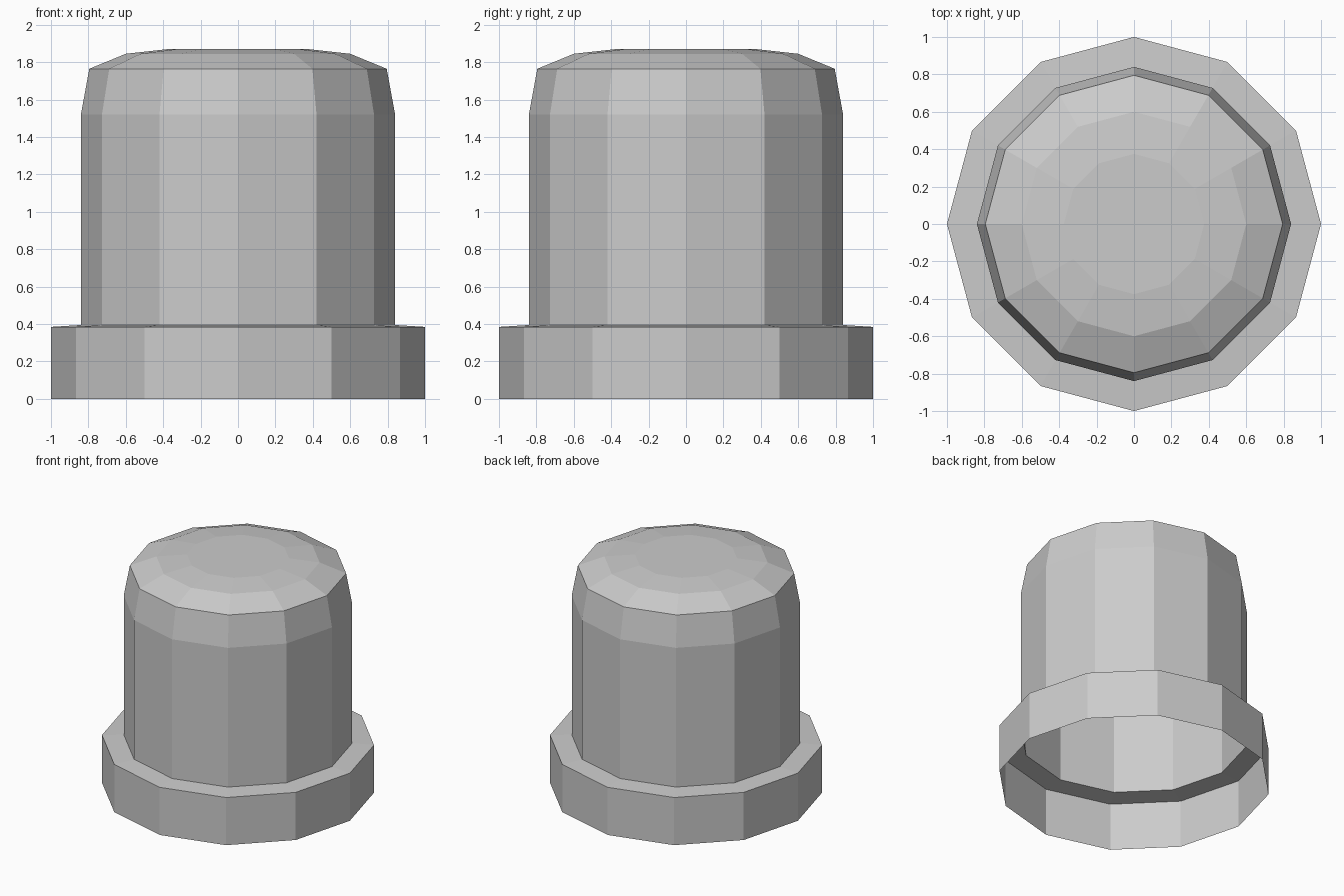
import bpy
import bmesh
from math import cos, sin, tau

SIDES = 12

cube = bpy.data.objects.get("Cube")
if cube:
    bpy.data.objects.remove(cube, do_unlink=True)

grey = bpy.data.materials.new("plain grey")
grey.use_nodes = True
colour = (0.6, 0.6, 0.6, 1)
grey.diffuse_color = colour
grey.node_tree.nodes["Principled BSDF"].inputs["Base Color"].default_value = colour


def lathe(name, profile, closed_top=False):
    """Spin (radius, height) points, listed bottom to top, into a faceted shell."""
    bm = bmesh.new()
    rings = [[bm.verts.new((r * cos(tau * i / SIDES), r * sin(tau * i / SIDES), z))
              for i in range(SIDES)] for r, z in profile]
    for low, high in zip(rings, rings[1:]):
        for i in range(SIDES):
            j = (i + 1) % SIDES
            bm.faces.new((low[i], low[j], high[j], high[i]))
    if closed_top:
        bm.faces.new(rings[-1])
    mesh = bpy.data.meshes.new(name)
    bm.to_mesh(mesh)
    bm.free()
    mesh.materials.append(grey)
    obj = bpy.data.objects.new(name, mesh)
    bpy.context.collection.objects.link(obj)
    return obj


# Open-bottomed collar with a narrow, slightly sloping ledge
lathe("base_collar", [(1, 0), (1, 0.385), (0.84, 0.395)])

# Hollow body with tapered shoulder and shallow domed top
lathe("domed_cap", [(0.84, 0.395), (0.84, 1.52), (0.795, 1.765),
                    (0.6, 1.845), (0.375, 1.87)], closed_top=True)
